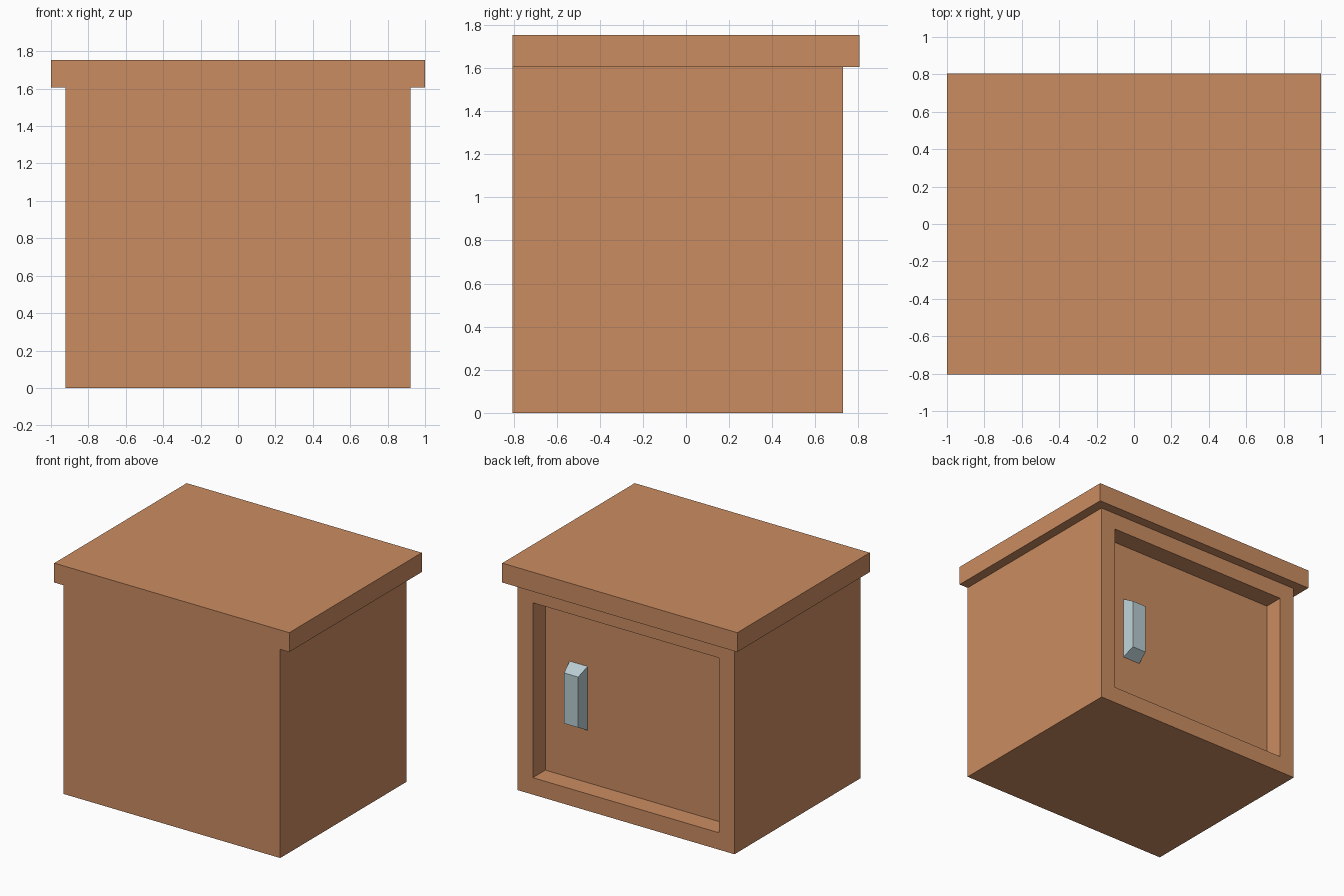
import bpy, bmesh
from mathutils import Vector

cube = bpy.data.objects.get("Cube")
if cube:
    bpy.data.objects.remove(cube, do_unlink=True)


def make_material(name, colour):
    mat = bpy.data.materials.new(name)
    mat.use_nodes = True
    mat.diffuse_color = colour
    mat.node_tree.nodes["Principled BSDF"].inputs["Base Color"].default_value = colour
    return mat


def box(bm, low, high):
    """Add an axis-aligned box between two corners."""
    low, high = Vector(low), Vector(high)
    verts = bmesh.ops.create_cube(bm, size=1)["verts"]
    for v in verts:
        v.co = (low + high) / 2 + v.co * (high - low)
    bm.normal_update()


def back_face(bm):
    return max(bm.faces, key=lambda f: f.normal.y)


def finish(name, bm, mat):
    mesh = bpy.data.meshes.new(name)
    bm.to_mesh(mesh)
    bm.free()
    mesh.materials.append(mat)
    obj = bpy.data.objects.new(name, mesh)
    bpy.context.collection.objects.link(obj)
    return obj


wood = make_material("warm wood", (0.60, 0.265, 0.12, 1))
metal = make_material("pale metal", (0.48, 0.61, 0.65, 1))

HALF_W, HALF_D = 0.923, 0.805
BODY_TOP, TOP = 1.605, 1.754
BACK = 0.729
RIM, RECESS = 0.184, 0.152

# Cabinet body with the door panel sunk into its back side
bm = bmesh.new()
box(bm, (-HALF_W, -HALF_D, 0), (HALF_W, BACK, BODY_TOP))
panel = back_face(bm)
bmesh.ops.inset_individual(bm, faces=[panel], thickness=RIM)
panel = bmesh.ops.extrude_discrete_faces(bm, faces=[panel])["faces"][0]
bmesh.ops.translate(bm, verts=panel.verts, vec=(0, -RECESS, 0))
finish("cabinet_body", bm, wood)

# Overhanging top, flush with the front
bm = bmesh.new()
box(bm, (-1, -HALF_D, BODY_TOP), (1, HALF_D, TOP))
finish("cabinet_top", bm, wood)

# Handle on the door panel, tapering outward
bm = bmesh.new()
panel_y = BACK - RECESS
centre = Vector((0.51, 0, 0.778))
box(bm, (-0.077, panel_y, -0.246), (0.077, panel_y + 0.091, 0.246))
bmesh.ops.scale(bm, verts=back_face(bm).verts, vec=(0.78, 1, 0.79))
bmesh.ops.translate(bm, verts=bm.verts, vec=centre)
finish("door_handle", bm, metal)
